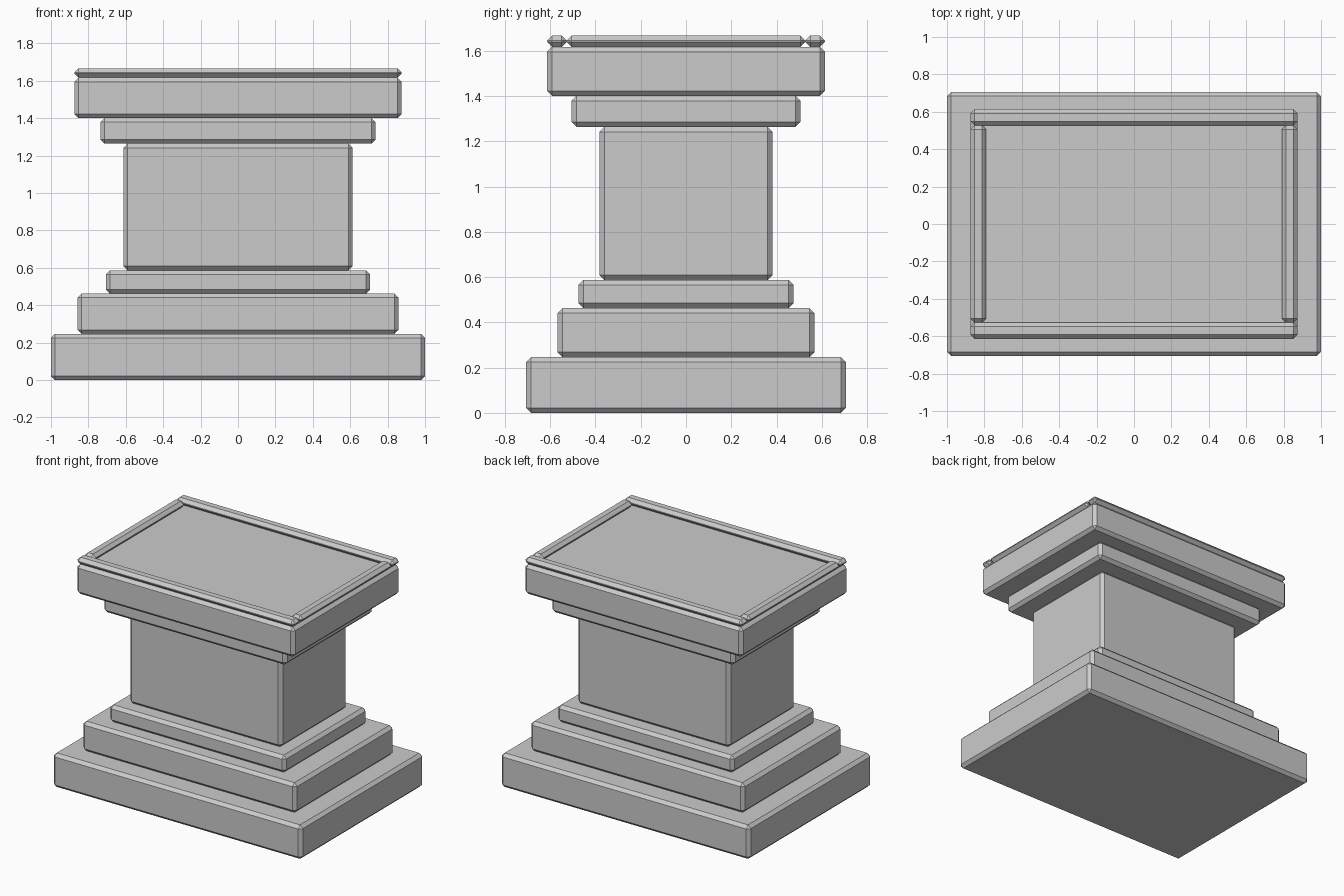
import bpy

if "Cube" in bpy.data.objects:
    bpy.data.objects.remove(bpy.data.objects["Cube"])


def block(name, x, y, z, bevel=0.022):
    """Chamfered box spanning the given (min, max) ranges."""
    spans = (x, y, z)
    bpy.ops.mesh.primitive_cube_add(size=1, location=[(a + b) / 2 for a, b in spans])
    ob = bpy.context.object
    ob.name = name
    ob.scale = [b - a for a, b in spans]
    bpy.ops.object.transform_apply(location=False, rotation=False, scale=True)
    mod = ob.modifiers.new("chamfer", 'BEVEL')
    mod.width = bevel
    mod.segments = 1
    return ob


# Stacked tiers: name, half width, half depth, bottom, top
tiers = [
    ("base_plinth", 1.0, 0.706, 0.0, 0.247),
    ("lower_step", 0.858, 0.568, 0.247, 0.463),
    ("upper_step", 0.707, 0.475, 0.463, 0.587),
    ("shaft", 0.612, 0.382, 0.587, 1.264),
    ("neck_moulding", 0.735, 0.506, 1.264, 1.401),
    ("cap_slab", 0.875, 0.614, 1.401, 1.617),
]
for name, hx, hy, z0, z1 in tiers:
    block(name, (-hx, hx), (-hy, hy), (z0, z1))

# Raised rim around the top
rim_z = (1.617, 1.667)
for side, s in (("front", -1), ("back", 1)):
    block(f"{side}_rim", (-0.875, 0.875), sorted((s * 0.527, s * 0.614)), rim_z)
for side, s in (("left", -1), ("right", 1)):
    block(f"{side}_rim", sorted((s * 0.79, s * 0.875)), (-0.527, 0.527), rim_z)
